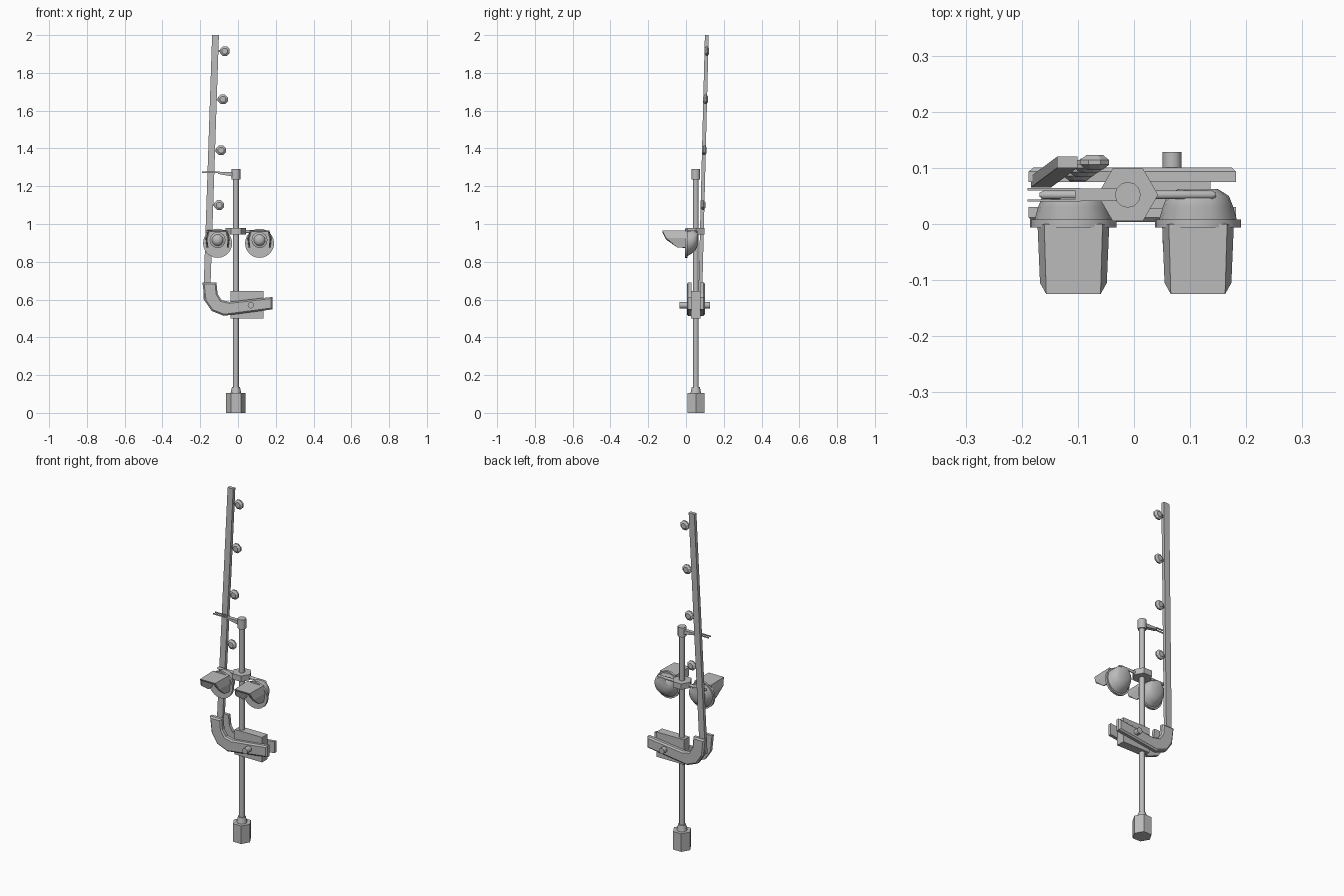
import bpy, bmesh, math
from mathutils import Vector

old = bpy.data.objects.get("Cube")
if old:
    bpy.data.objects.remove(old)

grey = bpy.data.materials.new("plain_grey")
grey.use_nodes = True
colour = (0.5, 0.5, 0.5, 1)
grey.diffuse_color = colour
grey.node_tree.nodes["Principled BSDF"].inputs["Base Color"].default_value = colour

PX, PY = -0.011, 0.052     # pole axis


def finish(name, bm, smooth=False):
    bmesh.ops.recalc_face_normals(bm, faces=bm.faces)
    mesh = bpy.data.meshes.new(name)
    bm.to_mesh(mesh)
    bm.free()
    mesh.materials.append(grey)
    obj = bpy.data.objects.new(name, mesh)
    bpy.context.collection.objects.link(obj)
    if smooth:
        bpy.ops.object.select_all(action='DESELECT')
        obj.select_set(True)
        bpy.context.view_layer.objects.active = obj
        bpy.ops.object.shade_smooth_by_angle(angle=math.radians(40))
    return obj


def loft(name, rings, smooth=False):
    """Skin a list of equally long point rings and cap both ends."""
    bm = bmesh.new()
    rows = [[bm.verts.new(p) for p in ring] for ring in rings]
    n = len(rows[0])
    for a, b in zip(rows, rows[1:]):
        for i in range(n):
            j = (i + 1) % n
            bm.faces.new((a[i], a[j], b[j], b[i]))
    bm.faces.new(rows[0])
    bm.faces.new(rows[-1])
    return finish(name, bm, smooth)


def turned(name, origin, axis, profile, sides, smooth=False, phase=0.0):
    """Lathe (radius, offset) pairs about an axis through origin."""
    axis, origin = Vector(axis).normalized(), Vector(origin)
    u = Vector((0, 0, 1)) if abs(axis.z) < 0.9 else Vector((1, 0, 0))
    v = axis.cross(u)
    angles = [2 * math.pi * i / sides + phase for i in range(sides)]
    rings = [[origin + axis * d + r * (math.cos(t) * u + math.sin(t) * v)
              for t in angles] for r, d in profile]
    return loft(name, rings, smooth)


def box(name, x0, x1, y0, y1, z0, z1):
    return loft(name, [[(x0, y0, z), (x1, y0, z), (x1, y1, z), (x0, y1, z)]
                       for z in (z0, z1)])


# Pole, hexagonal foot, neck, cap and lamp collar
up = (0, 0, 1)
foot = (PX, PY, 0)
turned("pole", foot, up, [(0.015, 0.1), (0.015, 1.25)], 12, True)
turned("foot", foot, up, [(0.052, 0), (0.052, 0.105)], 6)
turned("foot_neck", foot, up, [(0.028, 0.105), (0.021, 0.138)], 12, True)
turned("pole_cap", foot, up, [(0.023, 1.235), (0.023, 1.29)], 12, True)
turned("lamp_collar", foot, up, [(0.054, 0.945), (0.054, 0.978)], 6)

# Forked gate rest near the top
loft("rest_arm", [[(x, PY + sy * 0.011, z + sz * h) for sy, sz in
                   ((-1, -1), (1, -1), (1, 1), (-1, 1))]
                  for x, z, h in ((-0.02, 1.262, 0.012), (-0.105, 1.27, 0.005))])
for side, y in (("front", 0.042), ("rear", 0.062)):
    box("rest_prong_" + side, -0.19, -0.095, y - 0.002, y + 0.002, 1.27, 1.277)

# Crossbar carrying the signal lamps
turned("lamp_crossbar", (PX, PY, 0.96), (1, 0, 0),
       [(0.004, -0.157), (0.008, -0.15), (0.008, 0.15), (0.004, 0.157)], 10, True)


def hood_ring(cx, scale, front):
    """Half-octagon hood section; lower edges are set further back."""
    outer = [(-0.058, 0.875), (-0.064, 0.925), (-0.052, 0.965),
             (0.052, 0.965), (0.064, 0.925), (0.058, 0.875)]
    inner = [(x * 0.9, z - (0.008 if z > 0.9 else 0)) for x, z in reversed(outer)]
    depth = {0.875: -0.045, 0.925: -0.105, 0.965: -0.125}
    ring = outer + inner
    levels = [z for x, z in outer] + [z for x, z in reversed(outer)]
    return [(cx + x * scale, depth[l] if front else 0.0, z)
            for (x, z), l in zip(ring, levels)]


# Signal lamps: target disc, rear housing, lens and hood
for side, cx in (("right", -0.108), ("left", 0.114)):
    turned("lamp_disc_" + side, (cx, 0, 0.898), (0, 1, 0),
           [(0.077, -0.006), (0.077, 0.008)], 24, True)
    housing = []
    for y, r, z in ((0.005, 0.07, 0.898), (0.03, 0.063, 0.906), (0.05, 0.055, 0.915), (0.062, 0.036, 0.925)):
        housing.append([(cx + r * math.cos(t), y, min(z + r * math.sin(t), 0.965))
                        for t in [math.pi * i / 8 for i in range(16)]])
    loft("lamp_housing_" + side, housing, True)
    turned("lamp_lens_" + side, (cx, 0, 0.915), (0, -1, 0),
           [(0.042, 0), (0.042, 0.018), (0.03, 0.022), (0.026, 0.03), (0.012, 0.038)], 16, True)
    loft("lamp_hood_" + side, [hood_ring(cx, 1.0, False), hood_ring(cx, 0.93, True)])

# Gate mechanism and pivot bolt
box("gate_mechanism", -0.04, 0.136, 0.027, 0.077, 0.5, 0.645)
turned("pivot_bolt", (0.068, 0, 0.57), (0, 1, 0),
       [(0.017, -0.035), (0.017, 0.128)], 12, True)

# Pair of curved counterweight brackets with chamfered outer edges
bracket = [(-0.188, 0.69), (-0.114, 0.69), (-0.108, 0.63), (-0.087, 0.597),
           (-0.045, 0.588), (0.182, 0.614), (0.182, 0.548), (-0.075, 0.514),
           (-0.14, 0.54), (-0.177, 0.595)]


def bracket_ring(y, inset):
    ring = []
    for i, p in enumerate(bracket):
        p = Vector(p)
        a = (p - Vector(bracket[i - 1])).normalized()
        b = (Vector(bracket[(i + 1) % len(bracket)]) - p).normalized()
        n = Vector((a.y + b.y, -a.x - b.x)) / (1 + a.dot(b))
        q = p + n * inset
        ring.append((q.x, y, q.y))
    return ring


for side, inner, outer in (("front", 0.03, 0.004), ("rear", 0.075, 0.101)):
    chamfer = inner + (outer - inner) * 0.7
    loft("bracket_" + side, [bracket_ring(inner, 0), bracket_ring(chamfer, 0),
                             bracket_ring(outer, 0.008)])

# Leaning gate arm
loft("gate_arm", [[(x - 0.018, y - 0.01, z), (x + 0.018, y - 0.01, z),
                   (x + 0.018, y + 0.01, z), (x - 0.018, y + 0.01, z)]
                  for x, y, z in ((-0.166, 0.075, 0.6), (-0.119, 0.11, 2.0))])

# Small lamps along the arm
for i, z in enumerate((1.1, 1.39, 1.66, 1.915)):
    lean = (z - 0.6) / 1.4
    centre = (-0.1 + 0.01 * i, 0.077 + 0.035 * lean, z)
    turned(f"arm_lamp_{i + 1}", centre, (0, 1, 0),
           [(0.016, -0.013), (0.028, -0.004), (0.028, 0.004), (0.016, 0.013)], 8,
           phase=math.pi / 8)
    box(f"arm_lamp_bracket_{i + 1}", centre[0] - 0.035, centre[0],
        centre[1] - 0.004, centre[1] + 0.004, z - 0.005, z + 0.005)
